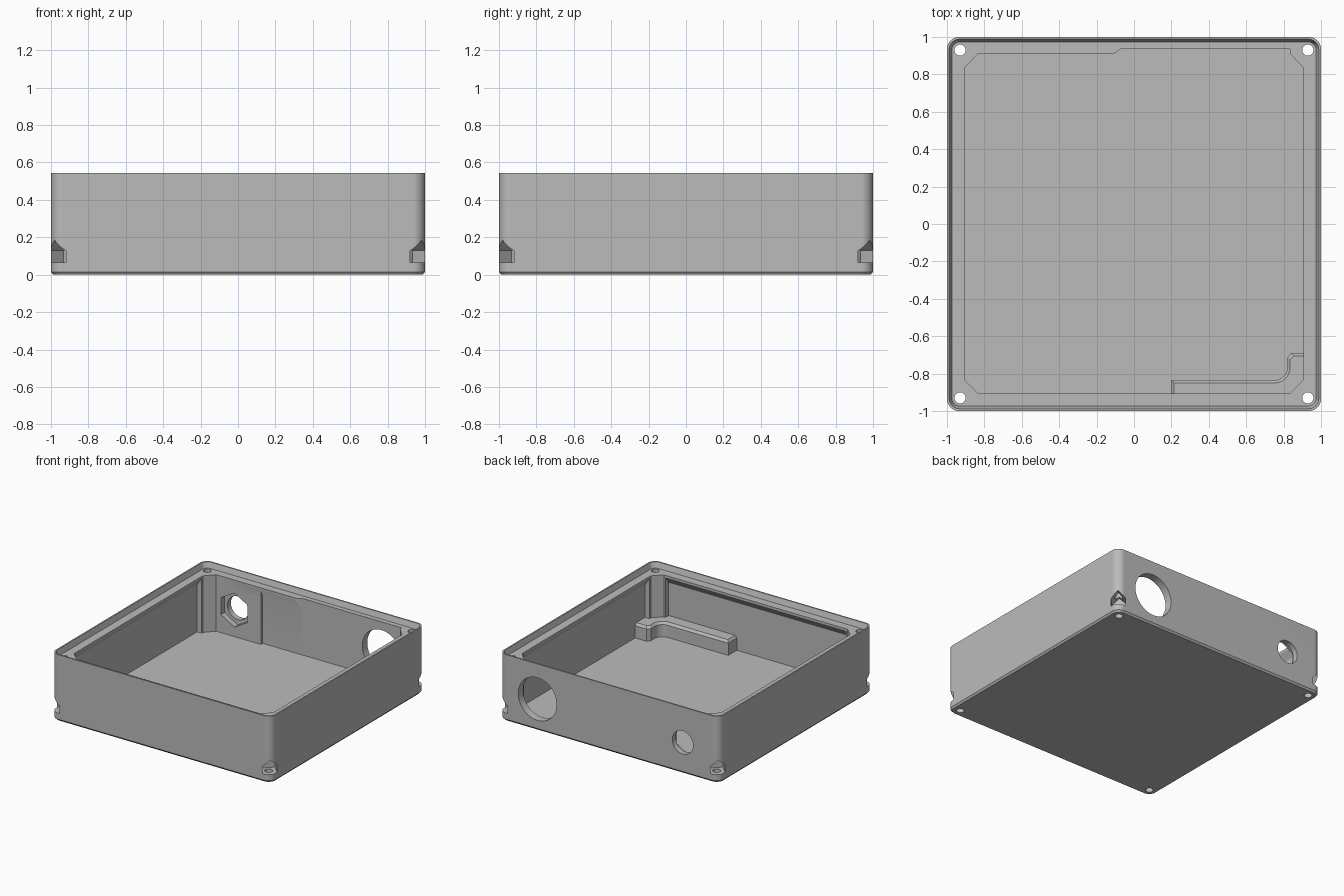
import bpy, bmesh
from math import sin, cos, pi
from mathutils import Matrix, Vector

cube = bpy.data.objects.get("Cube")
if cube:
    bpy.data.objects.remove(cube, do_unlink=True)

HEIGHT, LEDGE, FLOOR = 0.545, 0.50, 0.035

grey = bpy.data.materials.new("plain grey")
grey.use_nodes = True
grey.diffuse_color = (0.5, 0.5, 0.5, 1)
grey.node_tree.nodes["Principled BSDF"].inputs["Base Color"].default_value = (0.5, 0.5, 0.5, 1)


def rounded(half, r, steps=10):
    """Square outline with rounded corners."""
    pts = []
    for q in range(4):
        a0 = q * pi / 2
        cx = (half - r) * (1 if q in (0, 3) else -1)
        cy = (half - r) * (1 if q < 2 else -1)
        for i in range(steps + 1):
            a = a0 + i / steps * pi / 2
            pts.append((cx + r * cos(a), cy + r * sin(a)))
    return pts


def loft(name, levels, matrix=None):
    """Closed solid through a stack of (outline, height) levels."""
    bm = bmesh.new()
    rings = [[bm.verts.new((x, y, z)) for x, y in pts] for pts, z in levels]
    n = len(rings[0])
    for low, high in zip(rings, rings[1:]):
        for i in range(n):
            j = (i + 1) % n
            bm.faces.new((low[i], low[j], high[j], high[i]))
    bm.faces.new(rings[0][::-1])
    bm.faces.new(rings[-1])
    bmesh.ops.recalc_face_normals(bm, faces=bm.faces)
    if matrix:
        bm.transform(matrix)
    mesh = bpy.data.meshes.new(name)
    bm.to_mesh(mesh)
    bm.free()
    mesh.materials.append(grey)
    ob = bpy.data.objects.new(name, mesh)
    bpy.context.collection.objects.link(ob)
    return ob


def cylinder(radius, depth, loc, sides=48, turn=0):
    bpy.ops.mesh.primitive_cylinder_add(vertices=sides, radius=radius, depth=depth,
                                        location=loc, rotation=(turn, 0, 0))
    ob = bpy.context.object
    ob.data.materials.append(grey)
    return ob


def activate(ob):
    bpy.ops.object.select_all(action='DESELECT')
    ob.select_set(True)
    bpy.context.view_layer.objects.active = ob


def cut(target, cutter):
    activate(target)
    mod = target.modifiers.new("cut", 'BOOLEAN')
    mod.operation, mod.solver, mod.object = 'DIFFERENCE', 'EXACT', cutter
    bpy.ops.object.modifier_apply(modifier=mod.name)
    bpy.data.objects.remove(cutter, do_unlink=True)


def finish(ob):
    activate(ob)
    bpy.ops.object.shade_smooth_by_angle(angle=pi / 6)
    mod = ob.modifiers.new("even shading", 'WEIGHTED_NORMAL')
    mod.keep_sharp = True


# Outer shell with a chamfered base
case = loft("case_body", [(rounded(0.988, 0.055), 0), (rounded(1, 0.065), 0.015),
                          (rounded(1, 0.065), HEIGHT)])

# Recess for the lid, with tapered sides
cut(case, loft("lid_recess", [(rounded(0.974, 0.045), LEDGE), (rounded(0.988, 0.055), HEIGHT),
                              (rounded(0.988, 0.055), HEIGHT + 0.1)]))

# Main cavity, leaving corner posts and a thinner wall at the back left
e, c = 0.905, 0.835
outline = [(-e, -c), (-c, -e), (c, -e), (e, -c), (e, c), (c, 0.91), (c, 0.935),
           (-0.07, 0.935), (-0.11, 0.91), (-c, 0.91), (-e, c)]
cut(case, loft("cavity", [(outline, FLOOR), (outline, LEDGE + 0.02)]))


def pocket(x0, x1, wall, turn):
    """Hollow a wall beneath a sloping overhang."""
    def rect(y):
        return [(x0, 0.6), (x1, 0.6), (x1, y), (x0, y)]
    cut(case, loft("wall_pocket", [(rect(wall), FLOOR), (rect(wall), 0.425), (rect(0.9), 0.49)],
                   Matrix.Rotation(turn, 4, 'Z')))


for turn in (pi / 2, pi, -pi / 2):
    pocket(-0.82, 0.82, 0.945, turn)
pocket(-0.43, -0.06, 0.934, 0)

# Cable openings in the back wall, the small one with a hexagonal nut seat
cut(case, cylinder(0.175, 0.4, (0.65, 1, 0.257), 64, pi / 2))
cut(case, cylinder(0.095, 0.4, (-0.67, 1, 0.253), 48, pi / 2))
cut(case, cylinder(0.14, 0.11, (-0.67, 0.9, 0.253), 6, pi / 2))

# Screw holes and gabled screw pockets at the corners
gable = [(-0.056, 0.065), (0.056, 0.065), (0.056, 0.128), (0, 0.184), (-0.056, 0.128)]
for k in range(4):
    a = pi / 4 + k * pi / 2
    out = Vector((cos(a), sin(a), 0))
    across, up = Vector((-sin(a), cos(a), 0)), Vector((0, 0, 1))
    m = Matrix((across, up, out)).transposed().to_4x4()
    cut(case, loft("screw_pocket", [(gable, 1.262), (gable, 1.5)], m))
    cut(case, cylinder(0.03, 2, out * 1.315, 32))
finish(case)


# Raised step inside the front corner
def step_outline(d):
    arc = [(0.75 + (0.07 + d) * sin(t * pi / 16), -0.765 - (0.07 + d) * cos(t * pi / 16))
           for t in range(9)]
    return ([(0.2 + d, -0.95), (0.2 + d, -0.835 - d)] + arc +
            [(0.82 + d, -0.715 - d / 2), (0.84 + d, -0.69 - d), (0.95, -0.69 - d),
             (0.95, -0.81), (0.87, -0.87), (0.81, -0.95)])


finish(loft("inner_step", [(step_outline(0), FLOOR - 0.01), (step_outline(0), 0.135),
                           (step_outline(0.015), 0.155)]))
